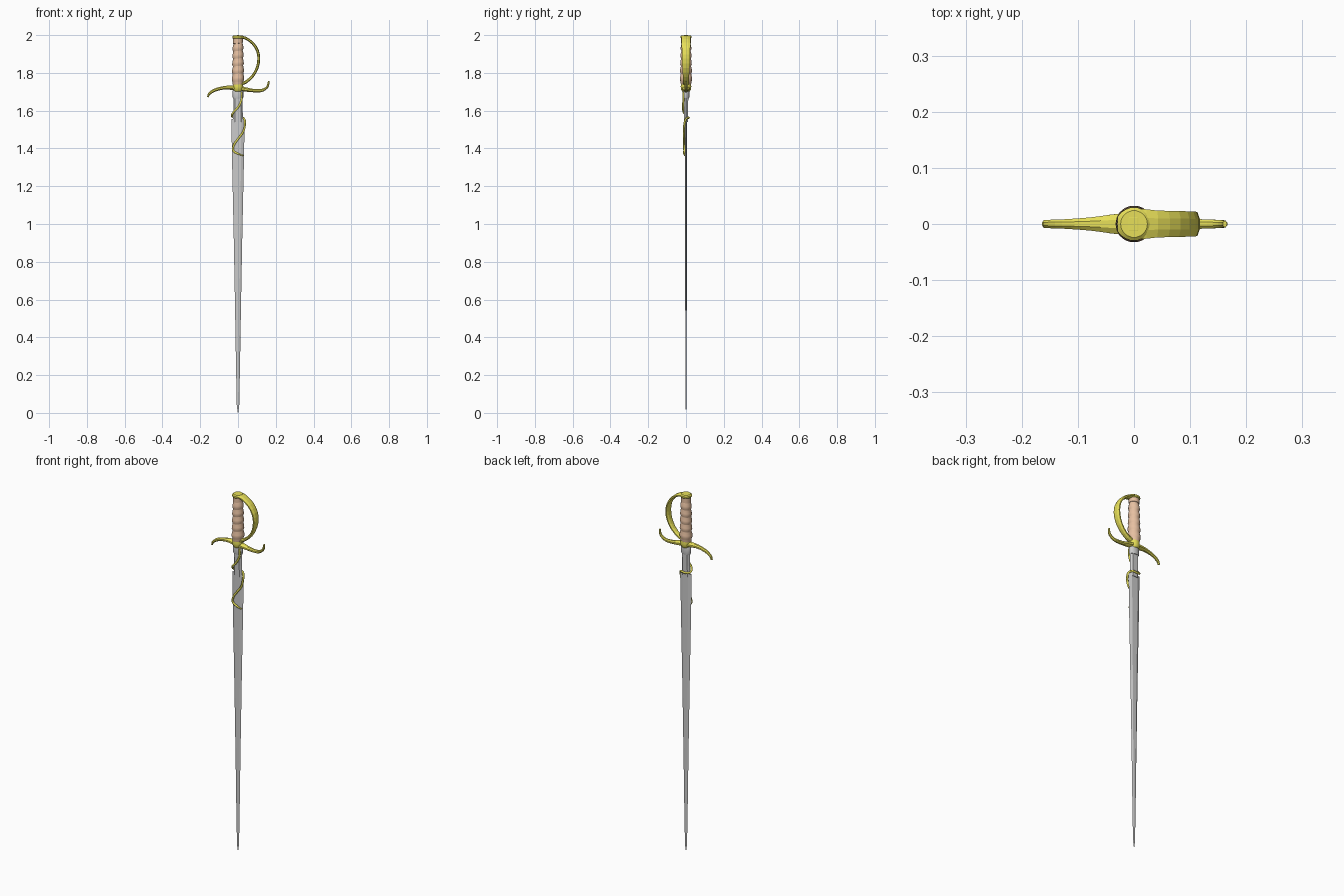
import bpy, math
from mathutils import Vector

if "Cube" in bpy.data.objects:
    bpy.data.objects.remove(bpy.data.objects["Cube"])


def material(name, rgb):
    m = bpy.data.materials.new(name)
    m.diffuse_color = (*rgb, 1)
    m.use_nodes = True
    m.node_tree.nodes["Principled BSDF"].inputs["Base Color"].default_value = m.diffuse_color
    return m


GOLD = material("gold", (0.8, 0.74, 0.1))
WOOD = material("wood", (0.8, 0.53, 0.36))


def loft(name, rings, mat=None, smooth=None):
    """Skin a list of equal-length vertex rings and cap both ends."""
    n = len(rings[0])
    verts = [v for r in rings for v in r]
    faces = [(i * n + j, i * n + (j + 1) % n, (i + 1) * n + (j + 1) % n, (i + 1) * n + j)
             for i in range(len(rings) - 1) for j in range(n)]
    faces += [tuple(reversed(range(n))), tuple(range(len(verts) - n, len(verts)))]
    me = bpy.data.meshes.new(name)
    me.from_pydata(verts, [], faces)
    ob = bpy.data.objects.new(name, me)
    bpy.context.collection.objects.link(ob)
    if mat:
        me.materials.append(mat)
    bpy.ops.object.select_all(action='DESELECT')
    ob.select_set(True)
    bpy.context.view_layer.objects.active = ob
    bpy.ops.object.mode_set(mode='EDIT')
    bpy.ops.mesh.select_all(action='SELECT')
    bpy.ops.mesh.normals_make_consistent(inside=False)
    bpy.ops.object.mode_set(mode='OBJECT')
    if smooth:
        bpy.ops.object.shade_smooth_by_angle(angle=math.radians(smooth))
    return ob


def spline(pts, steps):
    """Catmull-Rom resampling of control tuples."""
    p = [Vector(q) for q in pts]
    p = [2 * p[0] - p[1]] + p + [2 * p[-1] - p[-2]]
    out = []
    for i in range(1, len(p) - 2):
        a, b, c, d = p[i - 1:i + 3]
        for k in range(steps):
            t = k / steps
            out.append(0.5 * (2 * b + (c - a) * t + (2 * a - 5 * b + 4 * c - d) * t * t
                              + (3 * b - a - 3 * c + d) * t ** 3))
    return out + [p[-2]]


def bar(name, pts, steps, sides):
    """Sweep an oval along an x-z path of (x, z, half width in y, half thickness)."""
    path, rings = spline(pts, steps), []
    for i, p in enumerate(path):
        a, b = path[max(i - 1, 0)], path[min(i + 1, len(path) - 1)]
        t = Vector((b[0] - a[0], b[1] - a[1])).normalized()
        ring = []
        for k in range(sides):
            u = 2 * math.pi * (k + 0.5) / sides
            s = math.sin(u) * p[3]
            ring.append((p[0] - t.y * s, math.cos(u) * p[2], p[1] + t.x * s))
        rings.append(ring)
    return loft(name, rings, GOLD)


def lathe(name, prof, sides, mat=None, flat=1.0, slant=0.0):
    """Turn (radius, z) pairs; slant tilts each ring across x."""
    ang = [2 * math.pi * k / sides for k in range(sides)]
    return loft(name, [[(r * math.cos(a), r * flat * math.sin(a), z + slant * math.cos(a))
                        for a in ang] for r, z in prof], mat, 35)


def blade_ring(z, w, t, f):
    return [(-w, 0, z), (-f * w, -t, z), (f * w, -t, z), (w, 0, z), (f * w, t, z), (-f * w, t, z)]


# Blade: flattened hexagonal section tapering to the point
loft("blade", [blade_ring(z, w, t, 0.5) for z, w, t in (
    (0.0, 0.0008, 0.0005), (0.035, 0.0065, 0.002), (0.3, 0.0115, 0.003), (0.55, 0.0155, 0.004),
    (0.95, 0.023, 0.005), (1.36, 0.032, 0.006), (1.555, 0.035, 0.0065))])

# Ricasso between the blade and the guard
loft("ricasso", [blade_ring(z, w, t, 0.6) for z, w, t in (
    (1.54, 0.026, 0.010), (1.60, 0.025, 0.011), (1.66, 0.025, 0.012), (1.715, 0.026, 0.013))])
lathe("ricasso_collar", [(0.026, 1.665), (0.028, 1.67), (0.028, 1.705), (0.024, 1.715)], 16, flat=0.62)

# Grip: overlapping wooden scallops below a plain neck
prof = [(0.026, 1.735), (0.029, 1.748)]
for z, r in ((1.755, 0.033), (1.797, 0.032), (1.837, 0.031), (1.877, 0.030), (1.917, 0.029)):
    prof += [(r - 0.004, z), (r, z + 0.008), (r - 0.001, z + 0.022), (r - 0.005, z + 0.039)]
prof += [(0.026, 1.957), (0.026, 1.988)]
lathe("grip", prof, 18, WOOD, slant=0.003)

# S-shaped cross guard
bar("cross_guard", [
    (-0.160, 1.671, 0.007, 0.004), (-0.153, 1.688, 0.008, 0.007), (-0.125, 1.708, 0.009, 0.009),
    (-0.075, 1.721, 0.013, 0.010), (-0.025, 1.721, 0.020, 0.013), (0.025, 1.715, 0.020, 0.013),
    (0.075, 1.707, 0.013, 0.010), (0.122, 1.706, 0.009, 0.009), (0.150, 1.720, 0.008, 0.007),
    (0.160, 1.738, 0.007, 0.006), (0.162, 1.757, 0.006, 0.004)], 3, 8)
lathe("guard_ferrule", [(0.020, 1.702), (0.027, 1.712), (0.028, 1.728), (0.026, 1.748)], 16, GOLD)

# Knuckle bow, a broad flat strap from the pommel round to the guard
bar("knuckle_bow", [
    (-0.029, 1.989, 0.014, 0.004), (-0.018, 1.991, 0.026, 0.007), (0.005, 1.992, 0.030, 0.008),
    (0.040, 1.984, 0.026, 0.008), (0.078, 1.957, 0.025, 0.008), (0.103, 1.918, 0.024, 0.008),
    (0.110, 1.875, 0.023, 0.008), (0.102, 1.828, 0.021, 0.008), (0.078, 1.784, 0.018, 0.008),
    (0.042, 1.752, 0.016, 0.009), (0.0, 1.734, 0.018, 0.009)], 2, 8)
lathe("pommel_cap", [(0.027, 1.982), (0.030, 1.986), (0.030, 1.994), (0.024, 1.999)], 18, GOLD)

# Vine winding from the guard round the ricasso and down the blade front
cu = bpy.data.curves.new("vine", 'CURVE')
cu.dimensions = '3D'
cu.bevel_depth, cu.bevel_resolution, cu.resolution_u = 0.0055, 1, 6
pts = [(0.020, -0.014, 1.70), (0.018, -0.014, 1.655), (-0.002, -0.015, 1.615), (-0.025, -0.011, 1.59),
       (-0.031, 0.004, 1.57), (-0.008, 0.014, 1.562), (0.018, 0.012, 1.563), (0.033, 0.0, 1.556),
       (0.037, -0.008, 1.53), (0.028, -0.011, 1.49), (0.0, -0.011, 1.45), (-0.023, -0.010, 1.415),
       (-0.025, -0.009, 1.388), (-0.004, -0.010, 1.374), (0.028, -0.008, 1.362)]
sp = cu.splines.new('BEZIER')
sp.bezier_points.add(len(pts) - 1)
for i, (b, p) in enumerate(zip(sp.bezier_points, pts)):
    b.co = p
    b.handle_left_type = b.handle_right_type = 'AUTO'
    b.radius = 1.0 if i < len(pts) - 1 else 0.5
cu.use_fill_caps = True
cu.materials.append(GOLD)
bpy.context.collection.objects.link(bpy.data.objects.new("vine", cu))
